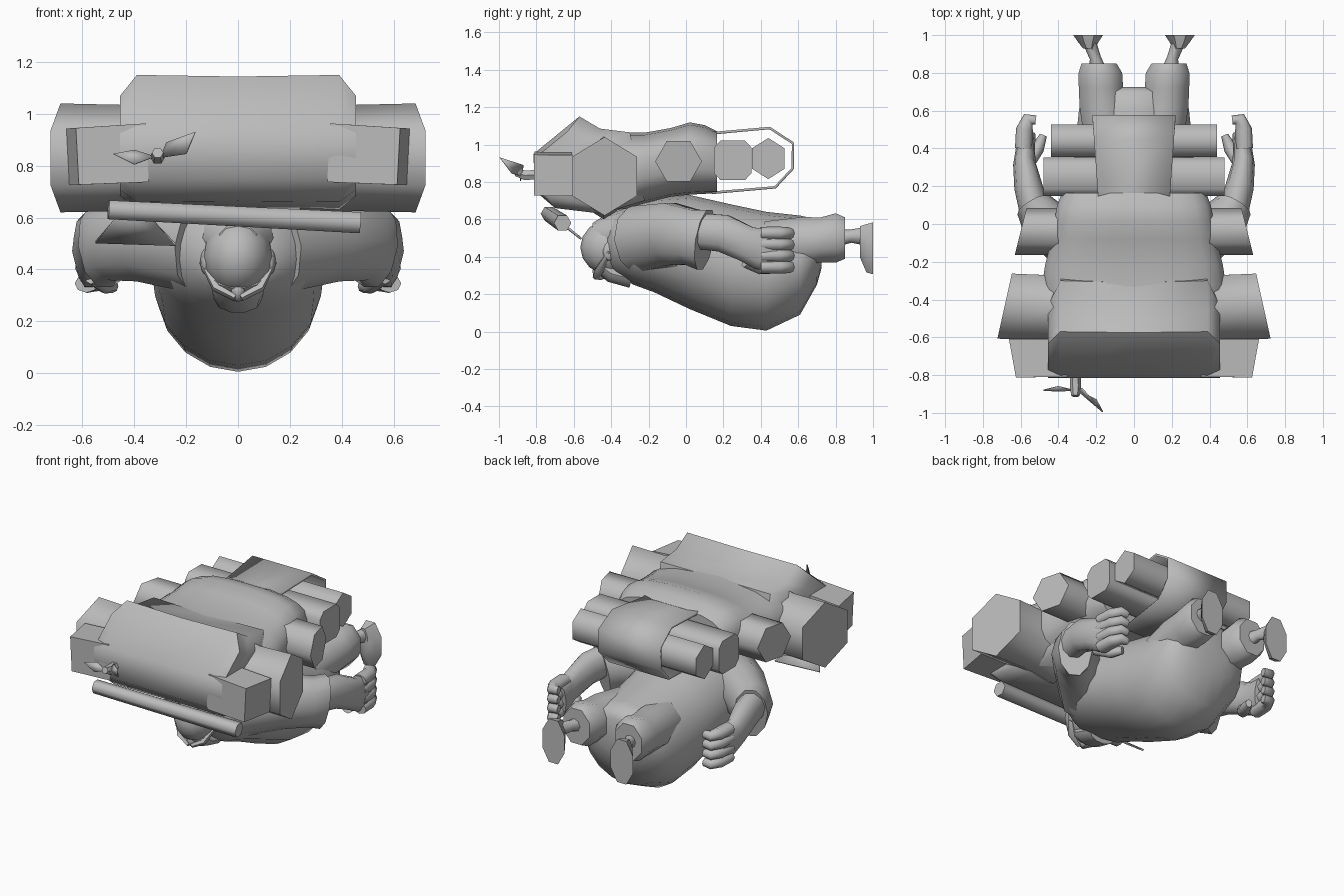
import bpy, math
from mathutils import Vector

old = bpy.data.objects.get("Cube")
if old:
    bpy.data.objects.remove(old, do_unlink=True)

GREY = (0.5, 0.5, 0.5, 1)
mat = bpy.data.materials.new("plain_grey")
mat.use_nodes = True
mat.diffuse_color = GREY
mat.node_tree.nodes["Principled BSDF"].inputs["Base Color"].default_value = GREY
SIDES = (("left", 1), ("right", -1))
UP = math.pi / 2


def finish(obj, angle=40):
    """Give an object its colour and smooth it except at hard edges."""
    obj.data.materials.append(mat)
    bpy.ops.object.select_all(action="DESELECT")
    obj.select_set(True)
    bpy.context.view_layer.objects.active = obj
    bpy.ops.object.mode_set(mode="EDIT")
    bpy.ops.mesh.select_all(action="SELECT")
    bpy.ops.mesh.normals_make_consistent(inside=False)
    bpy.ops.object.mode_set(mode="OBJECT")
    bpy.ops.object.shade_smooth_by_angle(angle=math.radians(angle))
    return obj


def make(name, verts, faces, angle=40):
    mesh = bpy.data.meshes.new(name)
    mesh.from_pydata(verts, [], faces)
    obj = bpy.data.objects.new(name, mesh)
    bpy.context.collection.objects.link(obj)
    return finish(obj, angle)


def loft(name, rings, angle=40):
    """Skin a list of equal rings and cap both ends."""
    n = len(rings[0])
    faces = [(k * n + i, k * n + (i + 1) % n, (k + 1) * n + (i + 1) % n, (k + 1) * n + i)
             for k in range(len(rings) - 1) for i in range(n)]
    faces += [tuple(range(n)), tuple(range((len(rings) - 1) * n, len(rings) * n))]
    return make(name, [p for r in rings for p in r], faces, angle)


def tube(name, stations, sides=12, phase=0.0, power=2, slant=0, angle=50, axis=None):
    """Loft ovals along a path; each station is x, y, z, width radius, height radius.
    With an axis every oval stays square to it; otherwise ovals follow the path."""
    pts = [Vector(s[:3]) for s in stations]
    rings = []
    for k, s in enumerate(stations):
        t = Vector(axis) if axis else (pts[min(k + 1, len(pts) - 1)] - pts[max(k - 1, 0)]).normalized()
        u = t.cross(Vector((0, 0, 1))).normalized()
        v = u.cross(t)
        ring = []
        for i in range(sides):
            a = 2 * math.pi * i / sides + phase
            c, d = math.cos(a), math.sin(a)
            c = math.copysign(abs(c) ** (2 / power), c)
            d = math.copysign(abs(d) ** (2 / power), d)
            p = pts[k] + u * c * s[3] + v * d * s[4]
            if k == len(stations) - 1:
                p -= t * slant * (p.y - pts[k].y)
            ring.append(p)
        rings.append(ring)
    return loft(name, rings, angle)


def ball(name, centre, size, segments=14):
    bpy.ops.mesh.primitive_uv_sphere_add(segments=segments, ring_count=8, location=centre)
    obj = bpy.context.object
    obj.name = name
    obj.scale = size
    return finish(obj, 60)


def plate(name, pts, thickness):
    obj = make(name, pts, [tuple(range(len(pts)))])
    mod = obj.modifiers.new("thickness", "SOLIDIFY")
    mod.thickness = thickness
    mod.offset = 0
    return obj


BACK = (0, 1, 0)
# Round torso lying belly down
torso = [(-.43, .36, .57, .11), (-.38, .31, .63, .20), (-.28, .25, .68, .30),
         (-.17, .21, .715, .34), (.02, .12, .73, .335), (.24, .03, .68, .325),
         (.43, .005, .64, .315), (.61, .09, .62, .295), (.70, .25, .60, .24), (.725, .34, .55, .14)]
tube("torso", [(0, y, (a + b) / 2, w, (b - a) / 2) for y, a, b, w in torso],
     sides=18, phase=UP, angle=70, axis=BACK)

# Head, nose and beard
ball("head", (0, -.40, .45), (.135, .165, .15))
tube("neck", [(0, -.50, .50, .08, .08), (0, -.42, .52, .13, .11), (0, -.28, .54, .2, .13)], 12, axis=BACK)
ball("nose", (0, -.46, .32), (.032, .04, .045), 8)
tube("beard", [(0, -.47, .36, .09, .04), (0, -.40, .31, .10, .05), (0, -.29, .28, .09, .05)], 10)

for side, s in SIDES:
    # Face details
    ball(side + "_ear", (s * .125, -.41, .43), (.02, .035, .05), 8)
    tube(side + "_moustache", [(s * .01, -.48, .29, .02, .015), (s * .08, -.46, .33, .03, .02),
                               (s * .14, -.41, .43, .01, .01)], 6)

    # Sleeve, forearm and fist
    tube(side + "_sleeve", [(s * .14, -.25, .49, .17, .19), (s * .36, -.08, .52, .145, .175),
                            (s * .49, .03, .505, .125, .155), (s * .53, .10, .49, .10, .17)], 10)
    tube(side + "_forearm", [(s * .52, .04, .54, .08, .10), (s * .56, .20, .525, .075, .105),
                             (s * .58, .32, .47, .06, .10), (s * .575, .40, .44, .05, .115),
                             (s * .565, .48, .43, .045, .11)], 10, angle=65)
    for i in range(4):
        z = .345 + .06 * i
        tube(f"{side}_finger_{i + 1}", [(s * .585, .40, z, .045, .035), (s * .58, .50, z, .045, .036),
                                        (s * .56, .555, z, .035, .032), (s * .52, .55, z, .025, .026)],
             8, angle=65)
    tube(side + "_thumb", [(s * .56, .32, .38, .035, .04), (s * .51, .40, .34, .035, .035),
                           (s * .48, .47, .335, .02, .025)], 8, angle=65)

    # Trouser leg, ankle and foot
    tube(side + "_trouser_leg", [(s * .14, .42, .45, .13, .15), (s * .165, .62, .48, .133, .143),
                                 (s * .175, .72, .49, .127, .13), (s * .178, .80, .50, .125, .143),
                                 (s * .185, .85, .50, .10, .12)], 8, math.pi / 8, axis=BACK)
    tube(side + "_ankle", [(s * .19, .80, .50, .05, .05), (s * .205, .88, .51, .03, .035),
                           (s * .235, .96, .51, .035, .05)], 8)
    tube(side + "_foot", [(s * .238, .93, .48, .035, .09), (s * .242, .965, .445, .06, .14),
                          (s * .243, 1.0, .445, .085, .15)], 8, math.pi / 8, axis=BACK)

    # Rolls sticking out of the pack
    tube(side + "_large_roll", [(s * .25, -.44, .84, .22, .24), (s * .45, -.44, .83, .195, .205),
                                (s * .685, -.435, .83, .20, .21)], 6, UP, slant=.2, angle=65)
    tube(side + "_front_roll", [(s * .35, -.71, .85, .14, .16), (s * .638, -.71, .835, .145, .155)],
         4, math.pi / 4, slant=-.18)
    tube(side + "_middle_roll", [(s * .3, -.04, .91, .125, .125), (s * .6, -.04, .91, .125, .125)],
         6, slant=.25, angle=65)
    tube(side + "_rear_roll_inner", [(0, .25, .915, .105, .11), (s * .48, .25, .915, .105, .11)],
         8, math.pi / 8, power=4, angle=75)
    tube(side + "_rear_roll_outer", [(0, .44, .925, .1, .11), (s * .44, .44, .925, .1, .11)],
         6, UP, angle=65)

# Broad bundle across the front of the pack
profile = [(-.815, .95), (-.57, 1.15), (-.46, 1.085), (-.30, 1.065),
           (-.22, .70), (-.45, .63), (-.70, .66), (-.805, .75)]
rings = []
for x, k in ((-.455, .74), (-.39, 1), (0, .98), (.39, 1), (.455, .74)):
    rings.append([(x, -.815 + (y + .815) * k, .84 + (z - .84) * k) for y, z in profile])
loft("front_bundle", rings, 62)

# Main pack body, tapering to the rear
tube("pack_body", [(0, -.45, .85, .46, .215), (0, -.32, .86, .49, .205), (0, -.22, .875, .475, .19),
                   (0, -.08, .905, .44, .185), (0, .02, .925, .425, .195), (0, .10, .92, .41, .185),
                   (0, .165, .905, .385, .168)],
     sides=20, phase=math.pi / 20, power=3, angle=60, axis=BACK)

# Cloth band looped round the rear rolls
path = [(.10, 1.08), (.17, 1.07), (.45, 1.095), (.578, 1.01), (.578, .87), (.48, .765), (.14, .735)]
verts = [(sx * (.18 + .07 * y), y, z) for y, z in path for sx in (-1, 1)]
band = make("cloth_band", verts, [(2 * i, 2 * i + 1, 2 * i + 3, 2 * i + 2) for i in range(len(path) - 1)], 60)
mod = band.modifiers.new("thickness", "SOLIDIFY")
mod.thickness = .014

# Axe under the bundle
tube("axe_handle", [(-.50, -.735, .63, .042, .042), (.47, -.66, .58, .047, .047)], 6, angle=65)
plate("axe_blade", [(-.45, -.72, .62), (-.36, -.71, .62), (-.24, -.56, .495), (-.55, -.57, .505)], .012)

# Small sprig on the front of the bundle
tube("sprig_stem", [(-.31, -.79, .84, .028, .028), (-.31, -.86, .835, .03, .03),
                    (-.31, -.91, .85, .022, .022)], 6)
plate("sprig_leaf_right", [(-.48, -.88, .845), (-.40, -.86, .86), (-.32, -.88, .835), (-.40, -.885, .805)], .006)
plate("sprig_leaf_left", [(-.30, -.88, .83), (-.275, -.87, .89), (-.165, -.995, .93), (-.2, -.93, .845)], .006)
